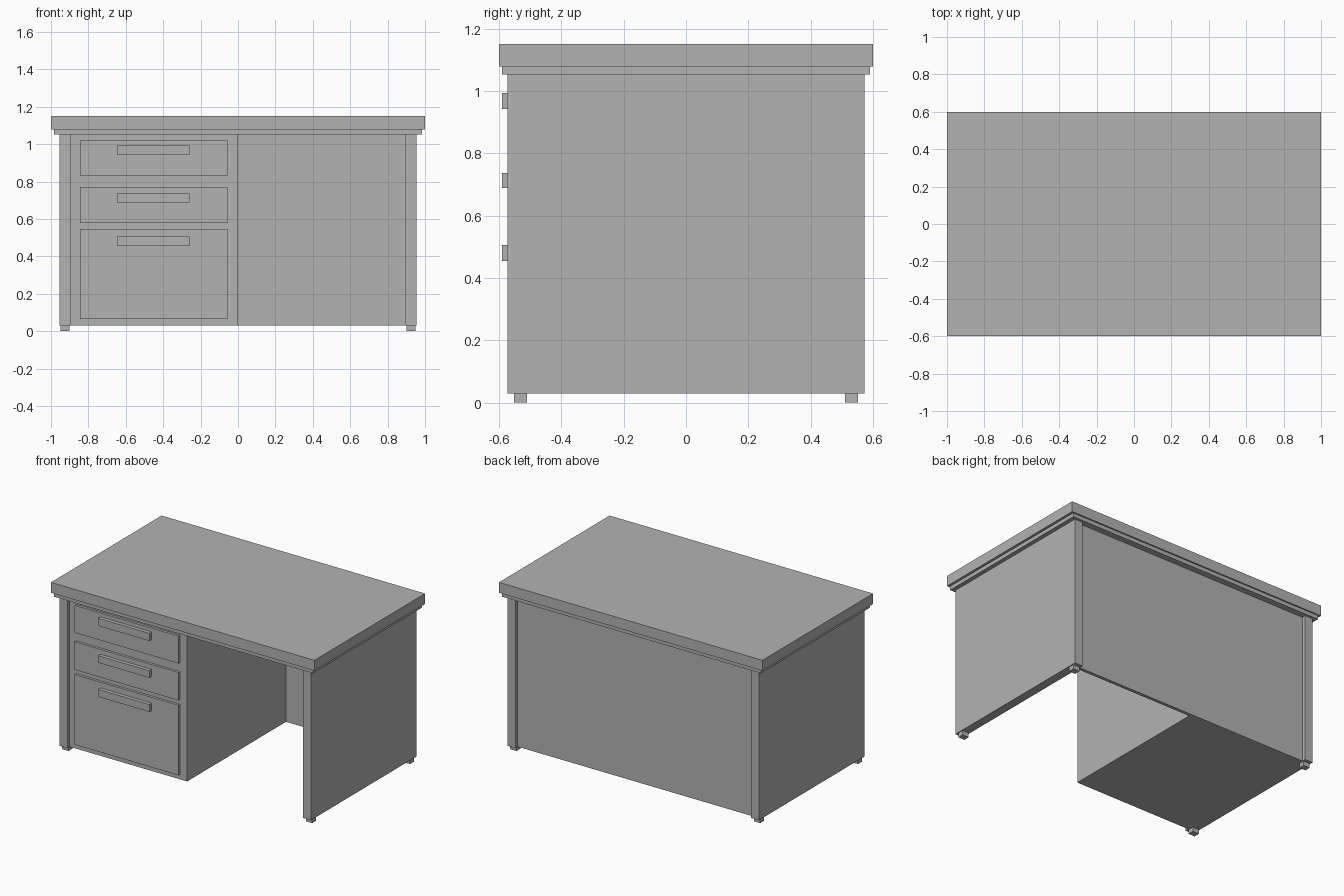
import bpy
import bmesh
from mathutils import Matrix, Vector

cube = bpy.data.objects.get("Cube")
if cube:
    bpy.data.objects.remove(cube, do_unlink=True)

grey = bpy.data.materials.new("plain_grey")
grey.use_nodes = True
colour = (0.45, 0.45, 0.45, 1)
grey.diffuse_color = colour
grey.node_tree.nodes["Principled BSDF"].inputs["Base Color"].default_value = colour


def box(name, x, y, z):
    """Flat-sided box spanning the given (min, max) ranges."""
    low, high = Vector((x[0], y[0], z[0])), Vector((x[1], y[1], z[1]))
    centre, size = (low + high) / 2, high - low
    bm = bmesh.new()
    bmesh.ops.create_cube(bm, size=1, matrix=Matrix.Diagonal(size).to_4x4())
    mesh = bpy.data.meshes.new(name)
    bm.to_mesh(mesh)
    bm.free()
    mesh.materials.append(grey)
    obj = bpy.data.objects.new(name, mesh)
    obj.location = centre
    bpy.context.collection.objects.link(obj)
    return obj


def mirrored(side, low, high):
    return tuple(sorted((side * low, side * high)))


BASE, BODY_TOP, SLAB = 0.03, 1.052, 1.078
PANEL_IN, PANEL_OUT = 0.895, 0.955
FRONT, BACK = -0.547, 0.547

# Worktop and the narrower frame beneath it
box("worktop", (-1, 1), (-0.6, 0.6), (SLAB, 1.15))
box("worktop_frame", (-0.983, 0.983), (-0.59, 0.59), (BODY_TOP, SLAB))

# Side panels with feet
for side, label in ((-1, "right"), (1, "left")):
    box(label + "_side_panel", mirrored(side, PANEL_IN, PANEL_OUT),
        (-0.573, 0.573), (BASE, BODY_TOP))
    for end, place in ((-1, "front"), (1, "back")):
        box(f"{place}_{label}_foot", mirrored(side, 0.901, 0.949),
            mirrored(end, 0.51, 0.551), (0, BASE))

# Back panel and drawer cabinet
box("back_panel", (-PANEL_IN, PANEL_IN), (0.525, BACK), (BASE, BODY_TOP))
box("drawer_cabinet", (-PANEL_IN, -0.003), (FRONT, 0.525), (BASE, BODY_TOP))

# Drawer fronts and handles
drawers = {
    "top": ((0.832, 1.02), (0.942, 0.994)),
    "middle": ((0.578, 0.77), (0.689, 0.737)),
    "bottom": ((0.064, 0.545), (0.455, 0.506)),
}
for label, (front_z, handle_z) in drawers.items():
    box(label + "_drawer_front", (-0.845, -0.057), (-0.564, FRONT), front_z)
    box(label + "_drawer_handle", (-0.647, -0.26), (-0.59, -0.564), handle_z)
